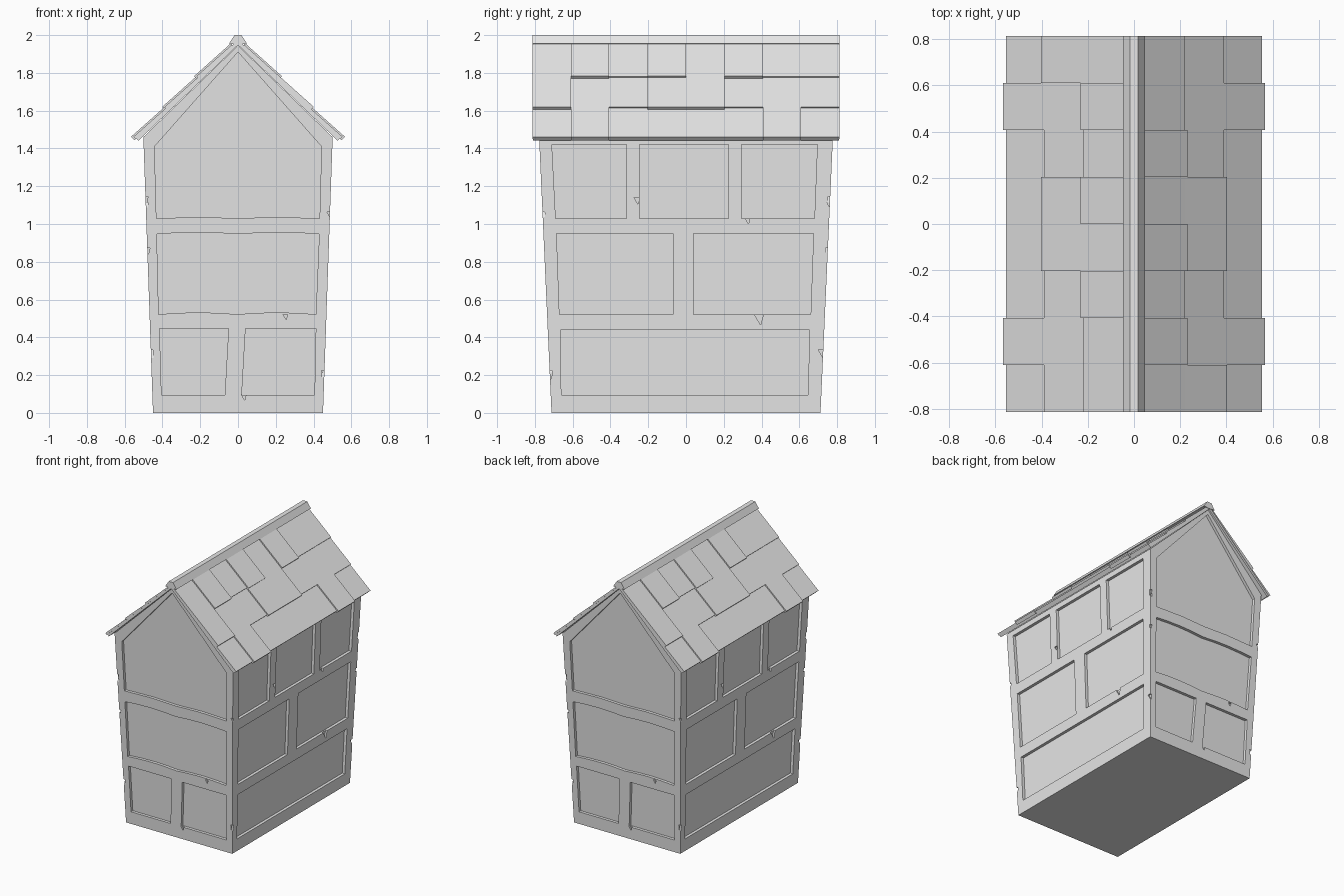
import bpy, bmesh, math
from mathutils import Vector

cube = bpy.data.objects.get("Cube")
if cube:
    bpy.data.objects.remove(cube)

grey = bpy.data.materials.new("plain grey")
grey.use_nodes = True
colour = (0.8, 0.8, 0.8, 1)
grey.diffuse_color = colour
grey.node_tree.nodes["Principled BSDF"].inputs["Base Color"].default_value = colour


def add_prisms(name, prisms):
    """Make one object from pairs of matching end polygons."""
    bm = bmesh.new()
    for near, far in prisms:
        a = [bm.verts.new(p) for p in near]
        b = [bm.verts.new(p) for p in far]
        bm.faces.new(a)
        bm.faces.new(b[::-1])
        for i in range(len(a)):
            j = (i + 1) % len(a)
            bm.faces.new((a[j], a[i], b[i], b[j]))
    bmesh.ops.recalc_face_normals(bm, faces=bm.faces)
    mesh = bpy.data.meshes.new(name)
    bm.to_mesh(mesh)
    bm.free()
    mesh.materials.append(grey)
    obj = bpy.data.objects.new(name, mesh)
    bpy.context.collection.objects.link(obj)
    return obj


def cut(target, cutter):
    cutter.hide_render = True
    mod = target.modifiers.new("cut", 'BOOLEAN')
    mod.object, mod.operation, mod.solver = cutter, 'DIFFERENCE', 'EXACT'
    bpy.context.view_layer.objects.active = target
    bpy.ops.object.modifier_apply(modifier=mod.name)
    bpy.data.objects.remove(cutter)


# Wall body: flares outward with height and ends in a gable
BASE_X, BASE_Y, FLARE_X, FLARE_Y = 0.45, 0.712, 0.035, 0.045
EAVE, GABLE = 1.46, 1.945


def half_x(z):
    return BASE_X + FLARE_X * z


def half_y(z):
    return BASE_Y + FLARE_Y * z


def gable_end(side):
    outline = [(-half_x(0), 0), (half_x(0), 0), (half_x(EAVE), EAVE),
               (0, GABLE), (-half_x(EAVE), EAVE)]
    return [(x, side * half_y(z), z) for x, z in outline]


house_walls = add_prisms("house_walls", [(gable_end(-1), gable_end(1))])


def wall_cut(kind, outline, depth):
    """Cutters that follow a sloping wall, repeated on the opposite wall."""
    prisms = []
    for turn in (1, -1):
        ends = []
        for d in (-0.05, depth):
            if kind == "front":
                pts = [(u, -half_y(z) + d, z) for u, z in outline]
            else:
                pts = [(half_x(z) - d, u, z) for u, z in outline]
            ends.append([(turn * x, turn * y, z) for x, y, z in pts])
        prisms.append(ends)
    return prisms


def panel(x0, x1, x2, x3, low, high, wave=0.0):
    """Panel outline: bottom left, bottom right, top right, top left, wavy rails."""
    n = 8 if wave else 1
    out = []
    for a, b, z in ((x0, x1, low), (x2, x3, high)):
        for i in range(n + 1):
            u = a + (b - a) * i / n
            out.append((u, z + wave * abs(math.sin(2 * math.pi * i / n))))
    return out


# Recessed panels between the timber frame
front_panels = [
    panel(-0.405, -0.07, -0.05, -0.415, 0.095, 0.448),
    panel(0.02, 0.405, 0.412, 0.04, 0.095, 0.446),
    panel(-0.42, 0.412, 0.43, -0.43, 0.522, 0.946, 0.01),
    [(-0.432, 1.03), (-0.2, 1.037), (0, 1.03), (0.2, 1.037), (0.432, 1.03),
     (0.442, 1.41), (0, 1.91), (-0.442, 1.41)],
]
side_panels = [
    panel(-0.66, 0.645, 0.655, -0.665, 0.095, 0.44),
    panel(-0.67, -0.07, -0.07, -0.685, 0.52, 0.95),
    panel(0.04, 0.66, 0.675, 0.04, 0.52, 0.95),
    panel(-0.69, -0.315, -0.315, -0.71, 1.03, 1.42),
    panel(-0.245, 0.225, 0.225, -0.245, 1.03, 1.42),
    panel(0.295, 0.68, 0.695, 0.295, 1.03, 1.42),
]
for kind, panels in (("front", front_panels), ("side", side_panels)):
    cutters = [p for o in panels for p in wall_cut(kind, o, 0.022)]
    cut(house_walls, add_prisms("panel_cutter", cutters))

# Small chips in the frame and the corners
chips = {
    "front": [(0.25, 0.51, 0.012), (0.03, 0.085, 0.013), (0.455, 0.21, 0.014),
              (-0.48, 0.86, 0.014), (0.485, 1.05, 0.014), (-0.492, 1.13, 0.016)],
    "side": [(0.385, 0.5, 0.025), (-0.26, 1.125, 0.015), (0.325, 1.02, 0.014),
             (0.725, 0.31, 0.025), (-0.722, 0.2, 0.016), (0.76, 1.1, 0.014)],
}
for kind, spots in chips.items():
    cutters = []
    for u, z, r in spots:
        wedge = [(u - r, z + r), (u + 0.4 * r, z - 1.4 * r), (u + r, z + 0.9 * r)]
        cutters += wall_cut(kind, wedge, 0.012)
    cut(house_walls, add_prisms("chip_cutter", cutters))

# Roof: s runs down the slope from the ridge, n is height above the slope
PITCH, RIDGE, LENGTH = math.atan(0.96), 1.975, 0.813


def slope(s, y, n, side):
    x = s * math.cos(PITCH) + n * math.sin(PITCH)
    z = RIDGE - s * math.sin(PITCH) + n * math.cos(PITCH)
    return Vector((side * x, side * y, z))


def roof_block(profile, y0, y1, side):
    return [[slope(s, y, n, side) for s, n in profile] for y in (y0, y1)]


under = 0.02
lap = under * math.tan(PITCH)
boards = [(0, 0), (0.75, 0), (0.75, -under), (-lap, -under)]
for side, name in ((1, "left"), (-1, "right")):
    add_prisms(name + "_roof_boards",
               [roof_block(boards, -LENGTH + 0.003, LENGTH - 0.003, side)])

    # Shingles: three rows of eight, with some lifted clear of their neighbours
    rows = ["01010100", "10011000", "01000010"]
    edges = [0.04, 0.292, 0.527, 0.755]
    width = 2 * LENGTH / 8
    shingles = []
    for row, pattern in enumerate(rows):
        for col, raised in enumerate(pattern):
            lift = 0.009 * int(raised)
            top, low = edges[row], edges[row + 1] + lift
            tile = [(top, 0.004 + lift), (low, 0.013 + lift),
                    (low, -0.004), (top, -0.004)]
            y = -LENGTH + col * width
            shingles.append(roof_block(tile, y, y + width, side))
    add_prisms(name + "_shingles", shingles)

# Ridge cap
cap = [(-0.048, 1.955), (-0.018, 2.0), (0.018, 2.0), (0.048, 1.955), (0, 1.95)]
add_prisms("ridge_cap", [[[(x, y, z) for x, z in cap] for y in (-LENGTH, LENGTH)]])
